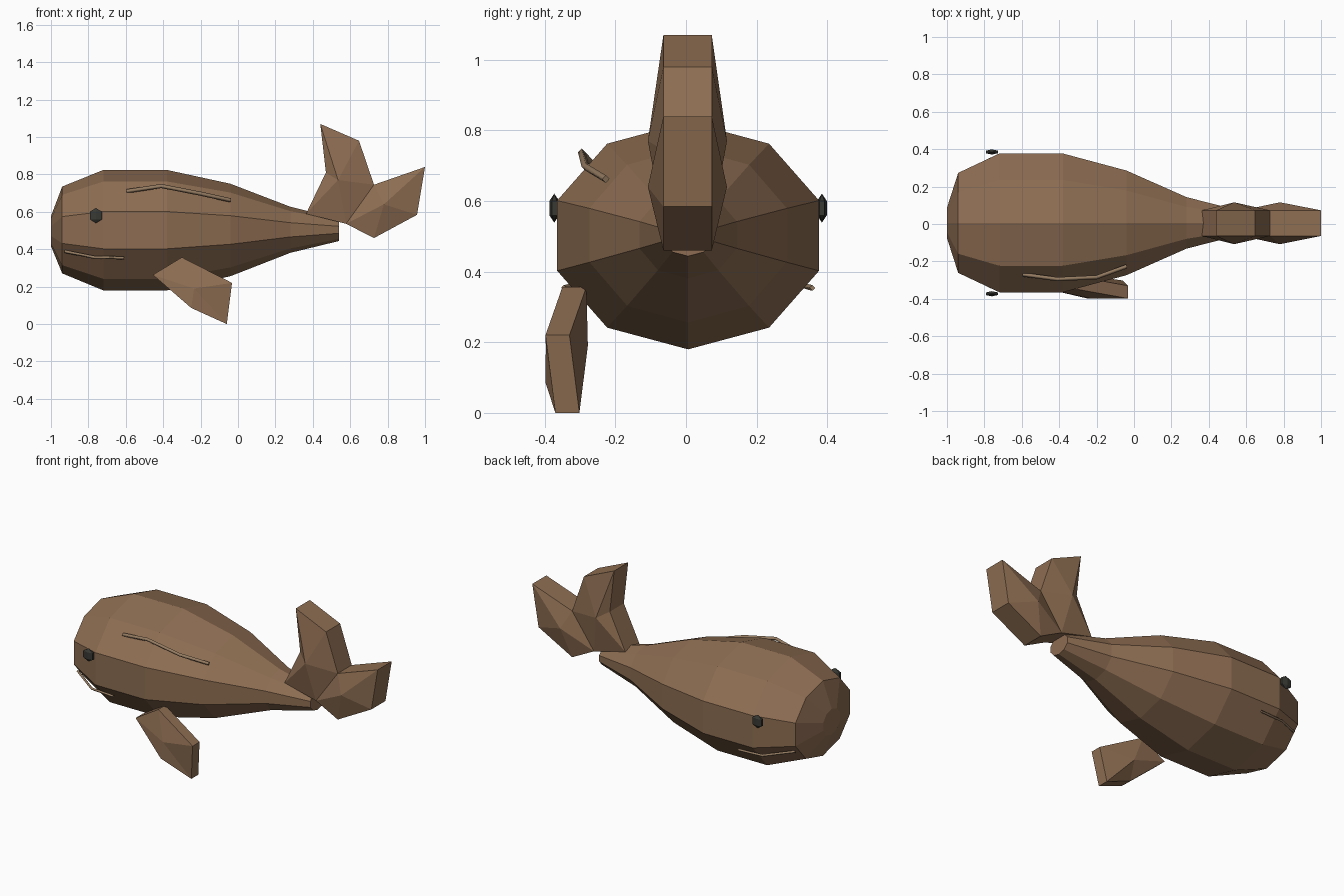
import bpy, bmesh, math

if "Cube" in bpy.data.objects:
    bpy.data.objects.remove(bpy.data.objects["Cube"])


def material(name, color):
    m = bpy.data.materials.new(name)
    m.diffuse_color = (*color, 1)
    m.use_nodes = True
    m.node_tree.nodes["Principled BSDF"].inputs["Base Color"].default_value = m.diffuse_color
    return m


SKIN = material("brown_skin", (0.27, 0.155, 0.085))
DARK = material("dark_eye", (0.04, 0.04, 0.035))
LINE = material("tan_line", (0.30, 0.20, 0.12))


def finish(name, bm, mat):
    bmesh.ops.recalc_face_normals(bm, faces=bm.faces)
    mesh = bpy.data.meshes.new(name)
    bm.to_mesh(mesh)
    bm.free()
    mesh.materials.append(mat)
    ob = bpy.data.objects.new(name, mesh)
    bpy.context.collection.objects.link(ob)
    return ob


def loft(name, rings, sides=10):
    """Ten-sided rings (x, centre z, y radius, z radius) joined along x."""
    bm = bmesh.new()
    loops = []
    for x, cz, ry, rz in rings:
        angles = [math.pi / 2 + math.tau * i / sides for i in range(sides)]
        loops.append([bm.verts.new((x, 0.006 + ry * math.cos(a), cz + rz * math.sin(a)))
                      for a in angles])
    for a, b in zip(loops, loops[1:]):
        for i in range(sides):
            j = (i + 1) % sides
            bm.faces.new((a[i], a[j], b[j], b[i]))
    bm.faces.new(loops[0])
    bm.faces.new(loops[-1])
    return finish(name, bm, SKIN)


def peaked_plate(name, outline, thickness, peak_front, peak_back):
    """Slab from an outline (x, front y, z) whose two sides fan to a peak."""
    bm = bmesh.new()
    front = [bm.verts.new(p) for p in outline]
    back = [bm.verts.new((x, y + thickness, z)) for x, y, z in outline]
    pf, pb = bm.verts.new(peak_front), bm.verts.new(peak_back)
    for i in range(len(outline)):
        j = (i + 1) % len(outline)
        bm.faces.new((front[i], front[j], pf))
        bm.faces.new((back[j], back[i], pb))
        bm.faces.new((front[j], front[i], back[i], back[j]))
    return finish(name, bm, SKIN)


def thin_line(name, points, radius):
    cu = bpy.data.curves.new(name, 'CURVE')
    cu.dimensions = '3D'
    cu.bevel_depth = radius
    cu.bevel_resolution = 0
    cu.use_fill_caps = True
    sp = cu.splines.new('POLY')
    sp.points.add(len(points) - 1)
    for p, co in zip(sp.points, points):
        p.co = (*co, 1)
    cu.materials.append(LINE)
    ob = bpy.data.objects.new(name, cu)
    bpy.context.collection.objects.link(ob)


# Body
loft("body", [
    (-1.00, 0.497, 0.085, 0.08),
    (-0.94, 0.503, 0.281, 0.232),
    (-0.72, 0.502, 0.39, 0.322),
    (-0.38, 0.502, 0.39, 0.322),
    (-0.04, 0.503, 0.294, 0.247),
    (0.28, 0.504, 0.145, 0.123),
    (0.54, 0.504, 0.075, 0.06),
])

# Two tail lobes sharing the valley edge
lobes = {
    "upper_tail_lobe": ([(0.364, 0.59), (0.47, 0.81), (0.44, 1.07), (0.647, 0.98),
                         (0.727, 0.745), (0.578, 0.536)], (0.535, 0.77)),
    "rear_tail_lobe": ([(0.578, 0.536), (0.727, 0.745), (1.0, 0.84), (0.957, 0.584),
                        (0.727, 0.46)], (0.78, 0.64)),
}
for name, (outline, (px, pz)) in lobes.items():
    peaked_plate(name, [(x, -0.064, z) for x, z in outline], 0.137,
                 (px, -0.108, pz), (px, 0.116, pz))

# Single side fin
peaked_plate("side_fin", [
    (-0.455, -0.35, 0.263), (-0.30, -0.35, 0.357), (-0.032, -0.398, 0.22),
    (-0.06, -0.37, 0.0), (-0.25, -0.398, 0.086)], 0.068,
    (-0.235, -0.397, 0.19), (-0.235, -0.278, 0.19))

# Eyes and mouth lines on both sides
for side, label in ((-1, "front"), (1, "back")):
    bm = bmesh.new()
    bmesh.ops.create_uvsphere(bm, u_segments=6, v_segments=3, radius=1)
    eye = finish(label + "_eye", bm, DARK)
    eye.scale = (0.043, 0.016, 0.041)
    eye.location = (-0.76, 0.006 + side * 0.379, 0.58)
    thin_line(label + "_mouth_line", [
        (-0.925, 0.006 + side * 0.25, 0.388), (-0.765, 0.006 + side * 0.342, 0.356),
        (-0.61, 0.006 + side * 0.352, 0.354)], 0.008)

# Raised line along the upper flank
thin_line("flank_line", [(-0.595, -0.27, 0.71), (-0.41, -0.295, 0.738),
                         (-0.20, -0.285, 0.697), (-0.04, -0.227, 0.662)], 0.011)
